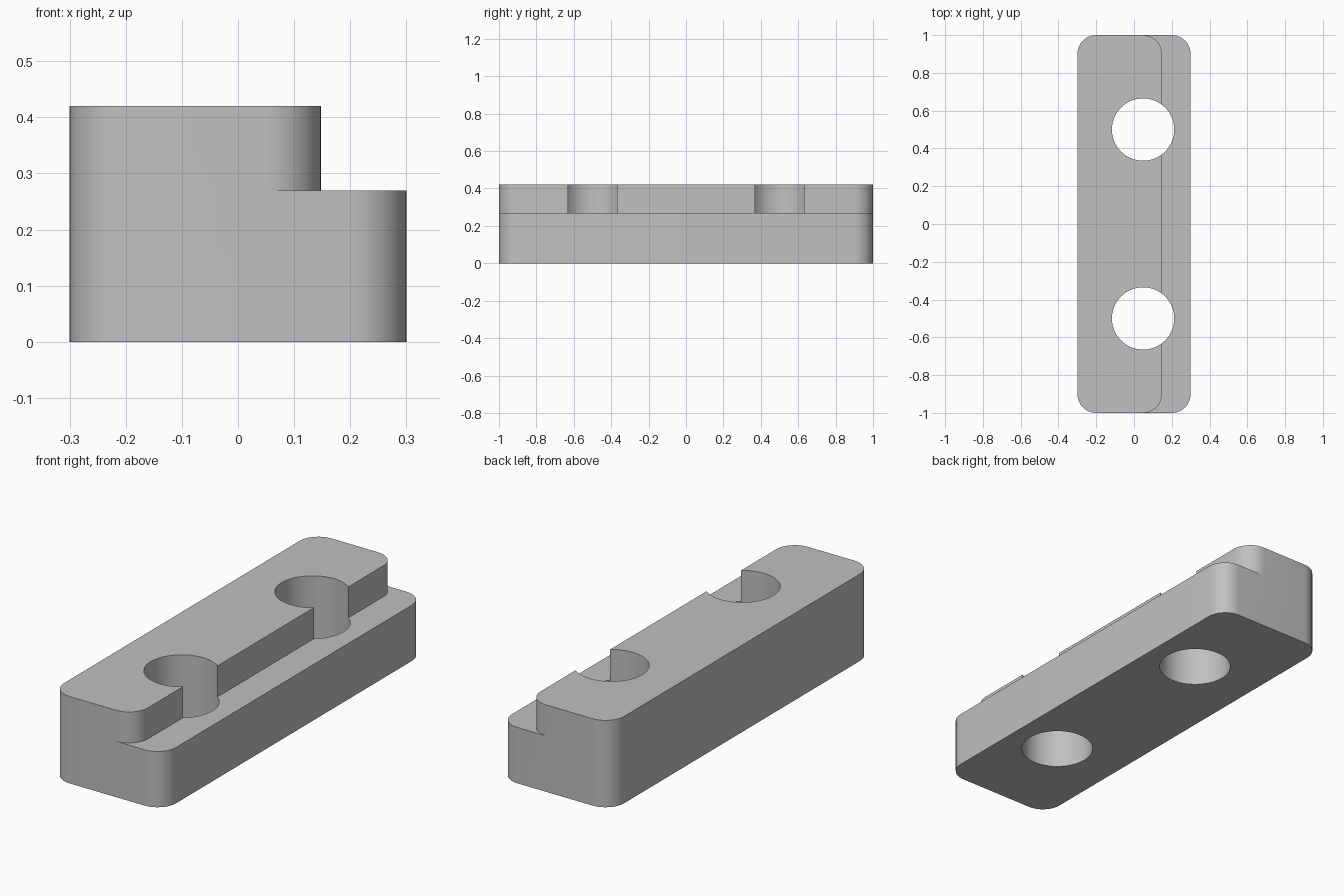
import bpy
import bmesh
from math import cos, sin, pi, radians

cube = bpy.data.objects.get("Cube")
if cube:
    bpy.data.objects.remove(cube, do_unlink=True)

LEFT, RIGHT, STEP_X = -0.3, 0.3, 0.148
HALF_LENGTH, STEP_Z, TOP_Z = 1.0, 0.27, 0.42
CORNER, HOLE_RADIUS, HOLE_X, HOLE_Y = 0.1, 0.165, 0.048, 0.5

grey = bpy.data.materials.new("plain grey")
grey.use_nodes = True
colour = (0.53, 0.53, 0.53, 1)
grey.diffuse_color = colour
grey.node_tree.nodes["Principled BSDF"].inputs["Base Color"].default_value = colour


def prism(name, outline, z0, z1):
    """Extrude a flat outline from z0 to z1."""
    bm = bmesh.new()
    face = bm.faces.new([bm.verts.new((x, y, z0)) for x, y in outline])
    result = bmesh.ops.extrude_face_region(bm, geom=[face])
    for v in result["geom"]:
        if isinstance(v, bmesh.types.BMVert):
            v.co.z = z1
    bmesh.ops.recalc_face_normals(bm, faces=bm.faces)
    mesh = bpy.data.meshes.new(name)
    bm.to_mesh(mesh)
    bm.free()
    mesh.materials.append(grey)
    obj = bpy.data.objects.new(name, mesh)
    bpy.context.collection.objects.link(obj)
    return obj


def arc(cx, cy, radius, start, sweep, steps):
    return [(cx + radius * cos(start + sweep * i / steps),
             cy + radius * sin(start + sweep * i / steps)) for i in range(steps + 1)]


def rounded_outline(x0, x1):
    """Rectangle with four round corners."""
    y = HALF_LENGTH - CORNER
    centres = [(x1 - CORNER, y), (x0 + CORNER, y), (x0 + CORNER, -y), (x1 - CORNER, -y)]
    return [p for i, (cx, cy) in enumerate(centres)
            for p in arc(cx, cy, CORNER, i * pi / 2, pi / 2, 12)]


def combine(target, tool, operation):
    """Apply a boolean and discard the tool."""
    mod = target.modifiers.new(operation, 'BOOLEAN')
    mod.operation = operation
    mod.solver = 'EXACT'
    mod.object = tool
    bpy.context.view_layer.objects.active = target
    bpy.ops.object.modifier_apply(modifier=mod.name)
    bpy.data.objects.remove(tool, do_unlink=True)


# Wide base with a narrower raised ledge, flush on the left edge and ends
block = prism("stepped_block", rounded_outline(LEFT, RIGHT), 0, STEP_Z)
ledge = prism("raised_ledge", rounded_outline(LEFT, STEP_X), STEP_Z, TOP_Z)
combine(block, ledge, 'UNION')

# Two through holes that break out of the ledge wall
for side in (-1, 1):
    circle = arc(HOLE_X, side * HOLE_Y, HOLE_RADIUS, 0, 2 * pi, 64)[:-1]
    combine(block, prism("hole_cutter", circle, -0.1, TOP_Z + 0.1), 'DIFFERENCE')

# Smooth the round walls, keep the edges crisp
bpy.ops.object.select_all(action='DESELECT')
block.select_set(True)
bpy.context.view_layer.objects.active = block
bpy.ops.object.shade_smooth_by_angle(angle=radians(30))
